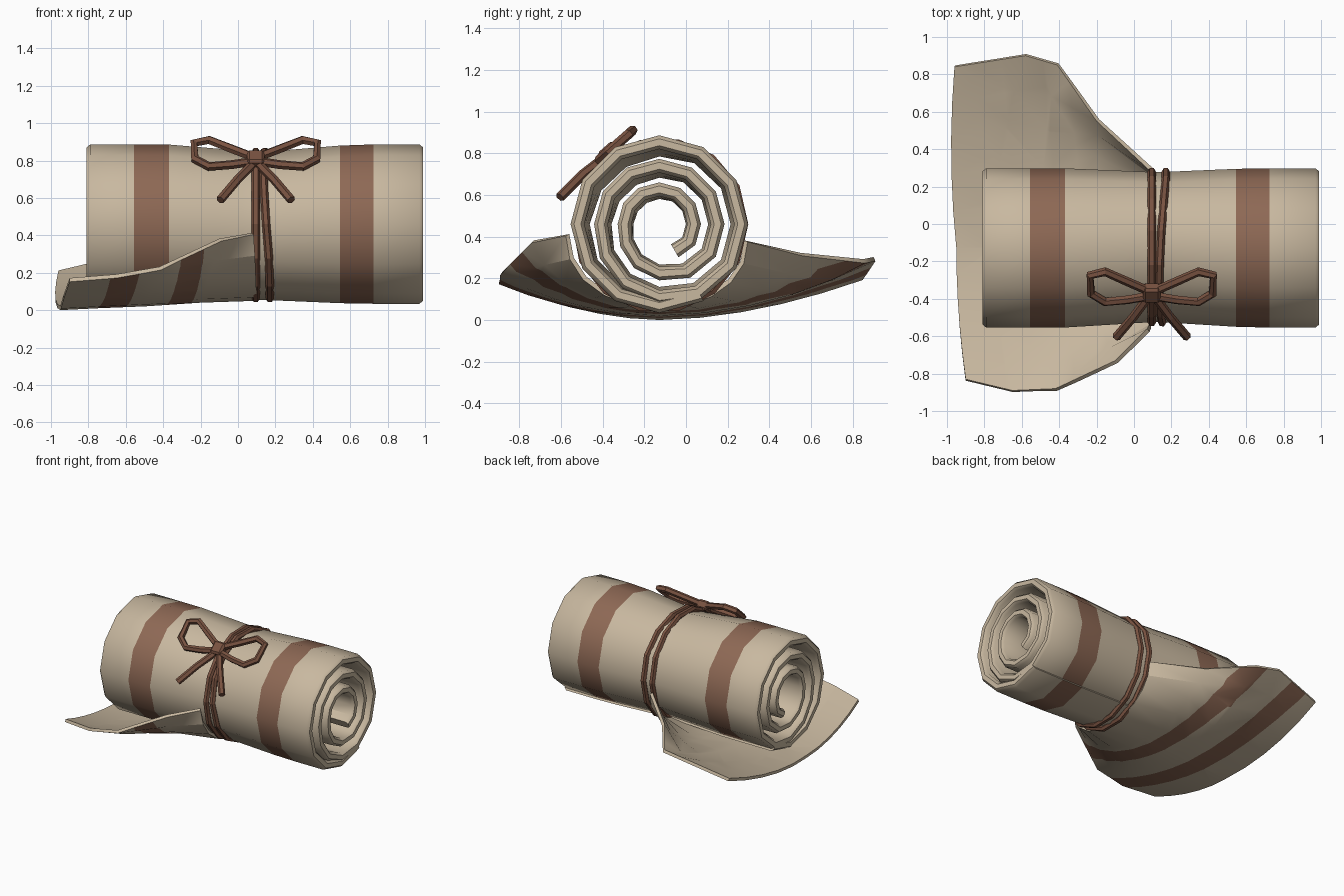
import bpy, bmesh
from math import sin, cos, pi, radians, floor
from mathutils import Vector

if "Cube" in bpy.data.objects:
    bpy.data.objects.remove(bpy.data.objects["Cube"])


def material(name, rgb):
    m = bpy.data.materials.new(name)
    m.use_nodes = True
    m.diffuse_color = (*rgb, 1)
    m.node_tree.nodes["Principled BSDF"].inputs["Base Color"].default_value = (*rgb, 1)
    return m


CLOTH = material("tan cloth", (0.58, 0.48, 0.35))
STRIPE = material("brown stripe", (0.27, 0.14, 0.09))
CORD = material("dark brown cord", (0.19, 0.085, 0.052))
AXIS_Y, AXIS_Z = -0.128, 0.46


def finish(name, bm, mats, angle=40):
    bmesh.ops.recalc_face_normals(bm, faces=bm.faces)
    me = bpy.data.meshes.new(name)
    bm.to_mesh(me)
    bm.free()
    for m in mats:
        me.materials.append(m)
    ob = bpy.data.objects.new(name, me)
    bpy.context.collection.objects.link(ob)
    bpy.ops.object.select_all(action='DESELECT')
    ob.select_set(True)
    bpy.context.view_layer.objects.active = ob
    bpy.ops.object.shade_smooth_by_angle(angle=radians(angle))
    return ob


# Rolled cloth: a thick spiral lofted along x and pinched under the cord
def spiral_radius(t):
    k = max(0, floor(t))
    drop = max(0, (t - k - 0.65) / 0.35) if t > 0 else 0
    return 0.393 - 0.113 * (k + drop)


def pinch(x, ang):
    w = max(0, 1 - abs(x - 0.12) / 0.5)
    return 1 - w * (0.05 + 0.07 * max(0, cos(ang - radians(124))) ** 2)


SEG, HALF = 36, 0.033
stations = [(-0.81, 0.5), (-0.79, 1), (-0.555, 1), (-0.37, 1), (-0.12, 1), (0.02, 1), (0.12, 1),
            (0.22, 1), (0.36, 1), (0.545, 1), (0.725, 1), (0.97, 1), (0.99, 0.5)]
striped = (2, 9)
bm = bmesh.new()
rings = []
for x, thick in stations:
    outer, inner = [], []
    for i in range(SEG + 1):
        t = -0.3 + 3 * i / SEG
        ang = radians(-60) - 2 * pi * (t + 0.3)
        for side, sign in ((outer, 1), (inner, -1)):
            r = (spiral_radius(t) + sign * HALF * thick) * pinch(x, ang)
            side.append(bm.verts.new((x, AXIS_Y + r * cos(ang), AXIS_Z + r * sin(ang))))
    rings.append(outer + inner[::-1])
count = 2 * (SEG + 1)
for s in range(len(rings) - 1):
    a, b = rings[s], rings[s + 1]
    for i in range(count):
        j = (i + 1) % count
        f = bm.faces.new((a[i], a[j], b[j], b[i]))
        if s in striped and i < SEG / 3:
            f.material_index = 1
for ring in (rings[0], rings[-1]):
    for i in range(SEG):
        bm.faces.new((ring[i], ring[i + 1], ring[count - 2 - i], ring[count - 1 - i]))
finish("cloth_roll", bm, (CLOTH, STRIPE))

# Loose flap: opens from the underside of the roll like a funnel.
# Each row holds the front edge, the middle (x, z), the back edge and roundness.
rows = [
    ((0.07, -0.56, 0.39), (0.10, 0.05), (0.09, 0.28, 0.36), 1),
    ((-0.10, -0.73, 0.36), (-0.20, 0.04), (-0.20, 0.55, 0.30), 0.6),
    ((-0.42, -0.88, 0.21), (-0.50, 0.02), (-0.41, 0.85, 0.27), 0.2),
    ((-0.65, -0.89, 0.17), (-0.75, 0.01), (-0.58, 0.90, 0.28), 0.1),
    ((-0.90, -0.83, 0.15), (-0.95, 0), (-0.96, 0.84, 0.19), 0),
]
COLS = 10
bm = bmesh.new()
grid = []
for front, (mx, mz), back, rnd in rows:
    line = []
    for c in range(COLS + 1):
        a = 2 * c / COLS - 1
        edge = back if a > 0 else front
        a = abs(a)
        spread = a + (sin(a * pi / 2) - a) * rnd
        line.append(bm.verts.new((
            mx + (edge[0] - mx) * a * a - (0.1 * a * (1 - a) if edge is back and rnd == 0 else 0),
            AXIS_Y + (edge[1] - AXIS_Y) * spread,
            mz + (edge[2] - mz) * a ** 1.8)))
    grid.append(line)
for p, q in zip(grid, grid[1:]):
    for c in range(COLS):
        bm.faces.new((p[c], p[c + 1], q[c + 1], q[c]))
bmesh.ops.triangulate(bm, faces=bm.faces)

# Painted bands on the underside of the flap, cut along slanted lines
slant = Vector((1, 0.1, 0))
bands = [(-0.77, -0.62), (-0.40, -0.27)]
for band in bands:
    for d in band:
        bmesh.ops.bisect_plane(bm, geom=bm.verts[:] + bm.edges[:] + bm.faces[:],
                               plane_co=(d, 0, 0), plane_no=slant)
bmesh.ops.recalc_face_normals(bm, faces=bm.faces)
bmesh.ops.solidify(bm, geom=bm.faces[:], thickness=0.022)
bmesh.ops.recalc_face_normals(bm, faces=bm.faces)
bm.normal_update()
for f in bm.faces:
    pos = slant.dot(f.calc_center_median())
    if f.normal.z < -0.1 and any(lo < pos < hi for lo, hi in bands):
        f.material_index = 1
low = min(v.co.z for v in bm.verts)
bmesh.ops.translate(bm, verts=bm.verts, vec=(0, 0, -low))
finish("loose_flap", bm, (CLOTH, STRIPE))


# Cord parts: faceted strands swept along short paths
def strand(name, points, depth=0.024, closed=False):
    cu = bpy.data.curves.new(name, 'CURVE')
    cu.dimensions = '3D'
    cu.bevel_depth = depth
    cu.bevel_resolution = 1
    cu.use_fill_caps = True
    sp = cu.splines.new('POLY')
    sp.points.add(len(points) - 1)
    for p, co in zip(sp.points, points):
        p.co = (*co, 1)
    sp.use_cyclic_u = closed
    sp.use_smooth = False
    cu.materials.append(CORD)
    ob = bpy.data.objects.new(name, cu)
    bpy.context.collection.objects.link(ob)


for name, x0, lean in (("cord_ring_right", 0.095, 0), ("cord_ring_left", 0.17, 0.035)):
    pts = []
    for i in range(14):
        ang = 2 * pi * i / 14
        near = max(0, cos(ang - radians(124)))
        r = 0.408 - 0.015 * near
        pts.append((x0 - lean * near, AXIS_Y + r * cos(ang), AXIS_Z + r * sin(ang)))
    strand(name, pts, 0.022, True)

# Bow lies in the tangent plane at the upper front of the roll
KNOT = Vector((0.095, -0.365, 0.80))
ALONG = Vector((0, 0.75, 0.66))
OUT = Vector((0, -0.66, 0.75))


def on_bow(side, x, s, lift=0):
    return KNOT + Vector((side * x, 0, 0)) + ALONG * s + OUT * lift


loop = [(0.02, 0.02), (0.14, 0.09), (0.25, 0.155), (0.33, 0.13), (0.325, 0),
        (0.25, -0.06), (0.13, -0.045), (0.02, -0.02)]
for side, word in ((1, "left"), (-1, "right")):
    strand("bow_loop_" + word, [on_bow(side, x, s, 0.01) for x, s in loop])
    strand("bow_tail_" + word, [on_bow(side, 0.01, -0.02), on_bow(side, 0.1, -0.17, 0.01),
                                on_bow(side, 0.19, -0.32)])

bm = bmesh.new()
bmesh.ops.create_cube(bm, size=1)
for v in bm.verts:
    v.co = on_bow(1, v.co.x * 0.095, v.co.y * 0.1, v.co.z * 0.07 + 0.005)
bmesh.ops.bevel(bm, geom=bm.edges[:], offset=0.014, segments=1, affect='EDGES')
finish("bow_knot", bm, (CORD,), 30)
